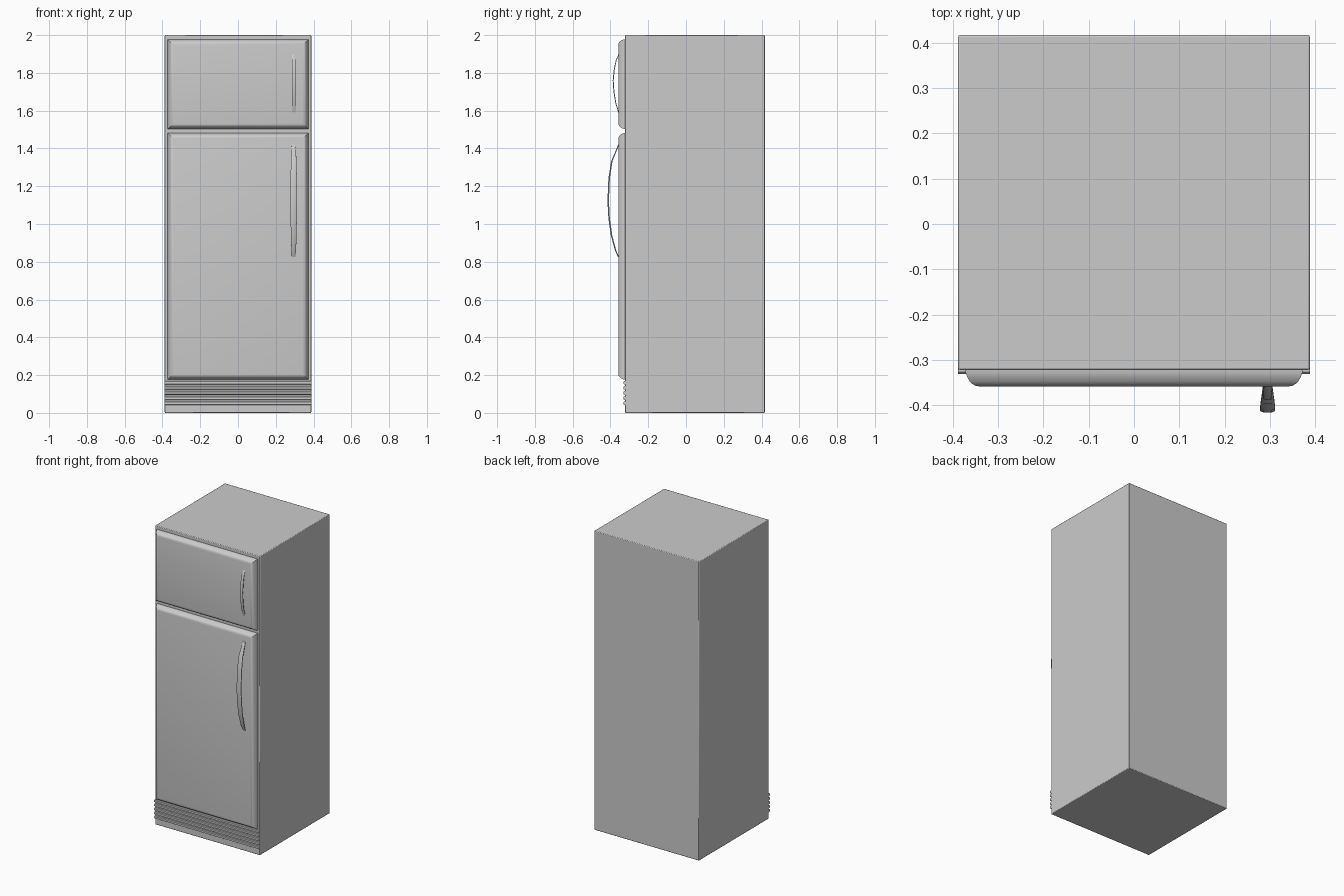
import bpy, bmesh, math

if "Cube" in bpy.data.objects:
    bpy.data.objects.remove(bpy.data.objects["Cube"])


def finish(name, bm, angle=35):
    bmesh.ops.recalc_face_normals(bm, faces=bm.faces)
    mesh = bpy.data.meshes.new(name)
    bm.to_mesh(mesh)
    bm.free()
    obj = bpy.data.objects.new(name, mesh)
    bpy.context.collection.objects.link(obj)
    bpy.ops.object.select_all(action='DESELECT')
    obj.select_set(True)
    bpy.context.view_layer.objects.active = obj
    bpy.ops.object.shade_smooth_by_angle(angle=math.radians(angle))
    return obj


def loft(name, rings, angle=35):
    """Skin a list of equal-length closed rings and cap both ends."""
    bm = bmesh.new()
    loops = [[bm.verts.new(p) for p in ring] for ring in rings]
    n = len(loops[0])
    for a, b in zip(loops, loops[1:]):
        for i in range(n):
            j = (i + 1) % n
            bm.faces.new((a[i], a[j], b[j], b[i]))
    bm.faces.new(loops[0])
    bm.faces.new(loops[-1])
    return finish(name, bm, angle)


def box(name, x0, x1, y0, y1, z0, z1, bevel):
    rings = [[(x0, y0, z), (x1, y0, z), (x1, y1, z), (x0, y1, z)] for z in (z0, z1)]
    obj = loft(name, rings)
    mod = obj.modifiers.new("bevel", 'BEVEL')
    mod.width = bevel
    mod.segments = 2
    return obj


def door(name, z0, z1, half=0.372):
    # square-cornered panel whose edges roll over toward the front
    profile = [(0, -0.31), (0, -0.328), (0.004, -0.338), (0.009, -0.347),
               (0.015, -0.353), (0.022, -0.357), (0.030, -0.3585)]
    rings = []
    for d, y in profile:
        x = half - d
        rings.append([(-x, y, z0 + d), (x, y, z0 + d), (x, y, z1 - d), (-x, y, z1 - d)])
    return loft(name, rings)


def handle(name, x, path, thick):
    # bowed strap: path points are (z, y, half width)
    rings = []
    for i, (z, y, w) in enumerate(path):
        a, b = path[max(i - 1, 0)], path[min(i + 1, len(path) - 1)]
        dz, dy = b[0] - a[0], b[1] - a[1]
        length = math.hypot(dz, dy)
        ny, nz = abs(dz) / length * thick, dy / length * thick
        c = w * 0.6
        rings.append([(x - c, y, z), (x + c, y, z), (x + w, y + ny * 0.4, z + nz * 0.4),
                      (x + w, y + ny, z + nz), (x - w, y + ny, z + nz),
                      (x - w, y + ny * 0.4, z + nz * 0.4)])
    return loft(name, rings, 30)


# cabinet
box("cabinet", -0.388, 0.388, -0.322, 0.417, 0, 2.0, 0.004)

# doors
door("freezer_door", 1.503, 1.978)
door("fridge_door", 0.176, 1.482)

# handles
handle("freezer_handle", 0.295,
       [(1.585, -0.357, 0.008), (1.64, -0.374, 0.009), (1.70, -0.384, 0.010),
        (1.76, -0.388, 0.010), (1.82, -0.382, 0.010), (1.865, -0.372, 0.009),
        (1.90, -0.357, 0.008)], 0.005)
handle("fridge_handle", 0.295,
       [(0.825, -0.360, 0.010), (0.86, -0.376, 0.012), (0.94, -0.398, 0.015),
        (1.03, -0.411, 0.0165), (1.12, -0.416, 0.0165), (1.24, -0.411, 0.0165),
        (1.33, -0.397, 0.015), (1.375, -0.378, 0.012), (1.42, -0.360, 0.010)], 0.008)

# kick grille with horizontal slats
count, bottom, pitch = 5, 0.042, 0.027
for i in range(count):
    z = bottom + i * pitch
    profile = [(-0.315, z), (-0.326, z), (-0.331, z + 0.003), (-0.331, z + 0.015),
               (-0.327, z + 0.019), (-0.315, z + 0.019)]
    loft(f"grille_slat_{i + 1}", [[(x, py, pz) for py, pz in profile] for x in (-0.388, 0.388)])
